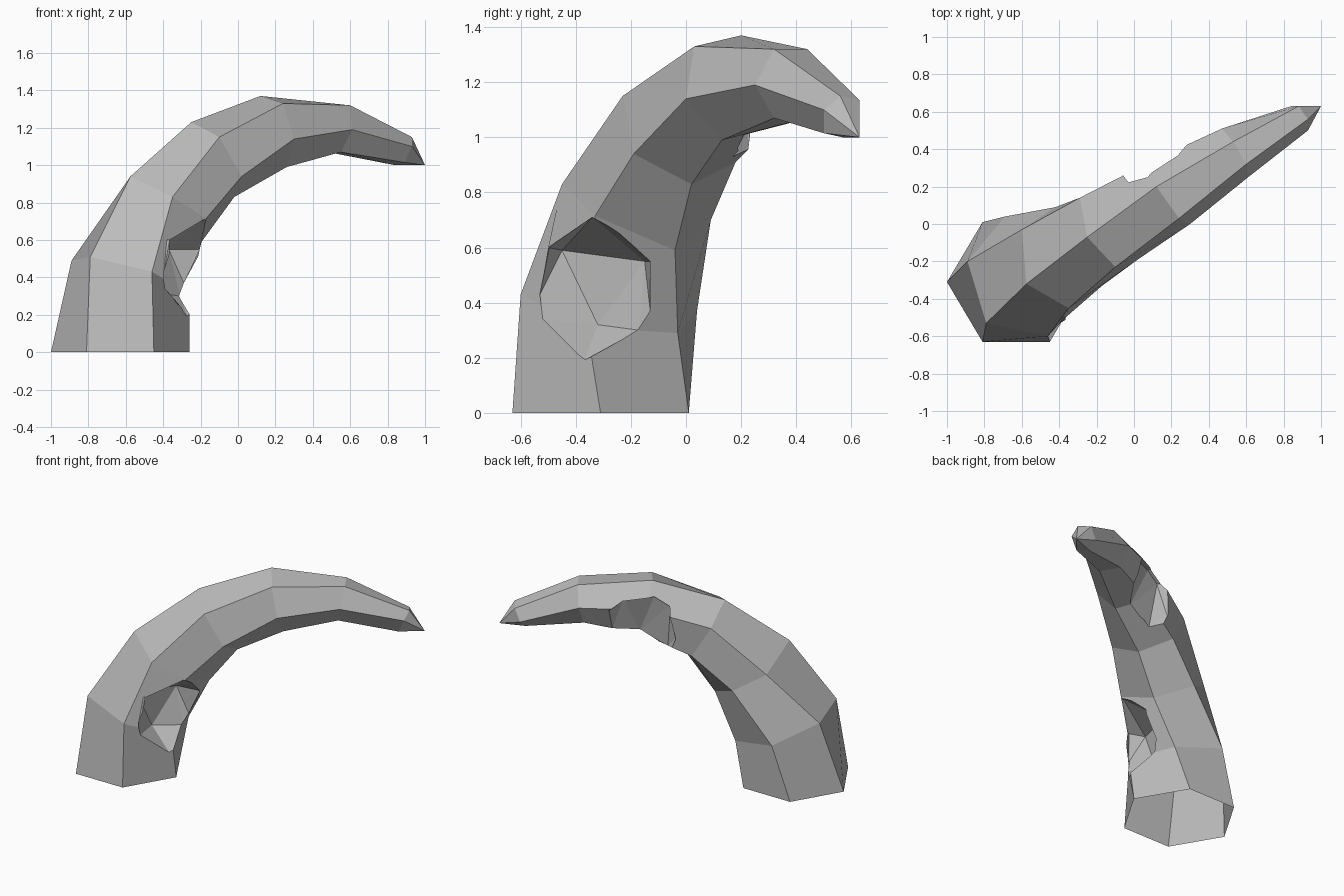
import bpy
import bmesh
from mathutils import Vector

default = bpy.data.objects.get("Cube")
if default:
    bpy.data.objects.remove(default, do_unlink=True)

# One flat colour
stone = bpy.data.materials.new("grey stone")
stone.use_nodes = True
colour = (0.5, 0.5, 0.5, 1)
stone.diffuse_color = colour
stone.node_tree.nodes["Principled BSDF"].inputs["Base Color"].default_value = colour


def make_object(name, bm):
    bmesh.ops.recalc_face_normals(bm, faces=bm.faces[:])
    mesh = bpy.data.meshes.new(name)
    bm.to_mesh(mesh)
    bm.free()
    mesh.materials.append(stone)
    obj = bpy.data.objects.new(name, mesh)
    bpy.context.scene.collection.objects.link(obj)
    return obj


def hexagon(centre, *offsets):
    """Three neighbouring corners and the three opposite them."""
    c = Vector(centre)
    half = [Vector(o) for o in offsets]
    return [c + o for o in half] + [c - o for o in half]


# Horn cross-sections, from the foot to the tip: centre, crest, front and side offsets
sections = [
    ((-.63, -.31, 0), (-.18, -.32, 0), (.18, -.32, 0), (.37, 0, 0)),
    ((-.575, -.28, .4), (-.215, -.25, .11), (.115, -.32, .03), (.315, -.08, -.09)),
    ((-.385, -.18, .765), (-.19, -.14, .175), (.035, -.27, .065), (.215, -.15, -.05)),
    ((-.135, -.025, 1.03), (-.115, -.045, .2), (.035, -.205, .12), (.155, -.165, -.09)),
    ((.19, .165, 1.18), (-.07, .035, .19), (.05, -.135, .15), (.11, -.165, -.04)),
    ((.54, .38, 1.195), (-.01, .06, .125), (.06, -.06, .125), (.07, -.13, -.005)),
    ((.885, .565, 1.075), (-.005, .065, .06), (.045, -.005, .075), (.045, -.065, .025)),
]


def make_horn():
    bm = bmesh.new()
    rings = [[bm.verts.new(p) for p in hexagon(*s)] for s in sections]
    for low, high in zip(rings, rings[1:]):
        for i in range(6):
            j = (i + 1) % 6
            bm.faces.new((low[i], low[j], high[j], high[i]))
    bm.faces.new(rings[0])
    tip = bm.verts.new((1, .63, 1))
    for i in range(6):
        bm.faces.new((rings[-1][i], rings[-1][(i + 1) % 6], tip))
    return make_object("curved_horn", bm)


def chip(horn, name, floor, rim, outward):
    """Add a hull-shaped cutter that breaks a faceted chip out of the horn."""
    bm = bmesh.new()
    points = [Vector(p) for p in floor + rim]
    points += [Vector(p) + Vector(outward) for p in rim]
    for p in points:
        bm.verts.new(p)
    hull = bmesh.ops.convex_hull(bm, input=bm.verts[:])
    loose = set(hull["geom_interior"] + hull["geom_unused"])
    bmesh.ops.delete(bm, geom=[v for v in loose if isinstance(v, bmesh.types.BMVert)],
                     context="VERTS")
    cutter = make_object(name, bm)
    cutter.hide_render = True
    cut = horn.modifiers.new(name, "BOOLEAN")
    cut.operation = "DIFFERENCE"
    cut.solver = "EXACT"
    cut.object = cutter
    return cutter


horn = make_horn()

cutters = [
    # Deep chip on the inner side near the foot
    chip(horn, "lower_chip_cutter",
         floor=[(-.47, -.45, .59), (-.37, -.15, .55), (-.44, -.32, .32)],
         rim=[(-.38, -.5, .6), (-.41, -.53, .43), (-.39, -.52, .34), (-.27, -.37, .19),
              (-.31, -.17, .3), (-.29, -.13, .37), (-.22, -.13, .55),
              (-.17, -.25, .66), (-.2, -.34, .71)],
         outward=(.5, 0, 0)),
    # Shallow chip on the back below the crest
    chip(horn, "upper_chip_cutter",
         floor=[],
         rim=[(-.08, .225, 1.03), (-.05, .225, .955), (.02, .17, .93), (.21, .21, 1),
              (.31, .37, 1.05), (.3, .42, 1.2), (.25, .33, 1.26), (.08, .23, 1.29),
              (-.02, .2, 1.24)],
         outward=(-.2, .45, -.05)),
]

# Apply the chips, then open the hollow foot
graph = bpy.context.evaluated_depsgraph_get()
chipped = bpy.data.meshes.new_from_object(horn.evaluated_get(graph))
horn.modifiers.clear()
horn.data = chipped
for cutter in cutters:
    bpy.data.objects.remove(cutter, do_unlink=True)
bm = bmesh.new()
bm.from_mesh(chipped)
foot = [f for f in bm.faces if f.calc_center_median().z < .001]
bmesh.ops.delete(bm, geom=foot, context="FACES")
bm.to_mesh(chipped)
bm.free()
